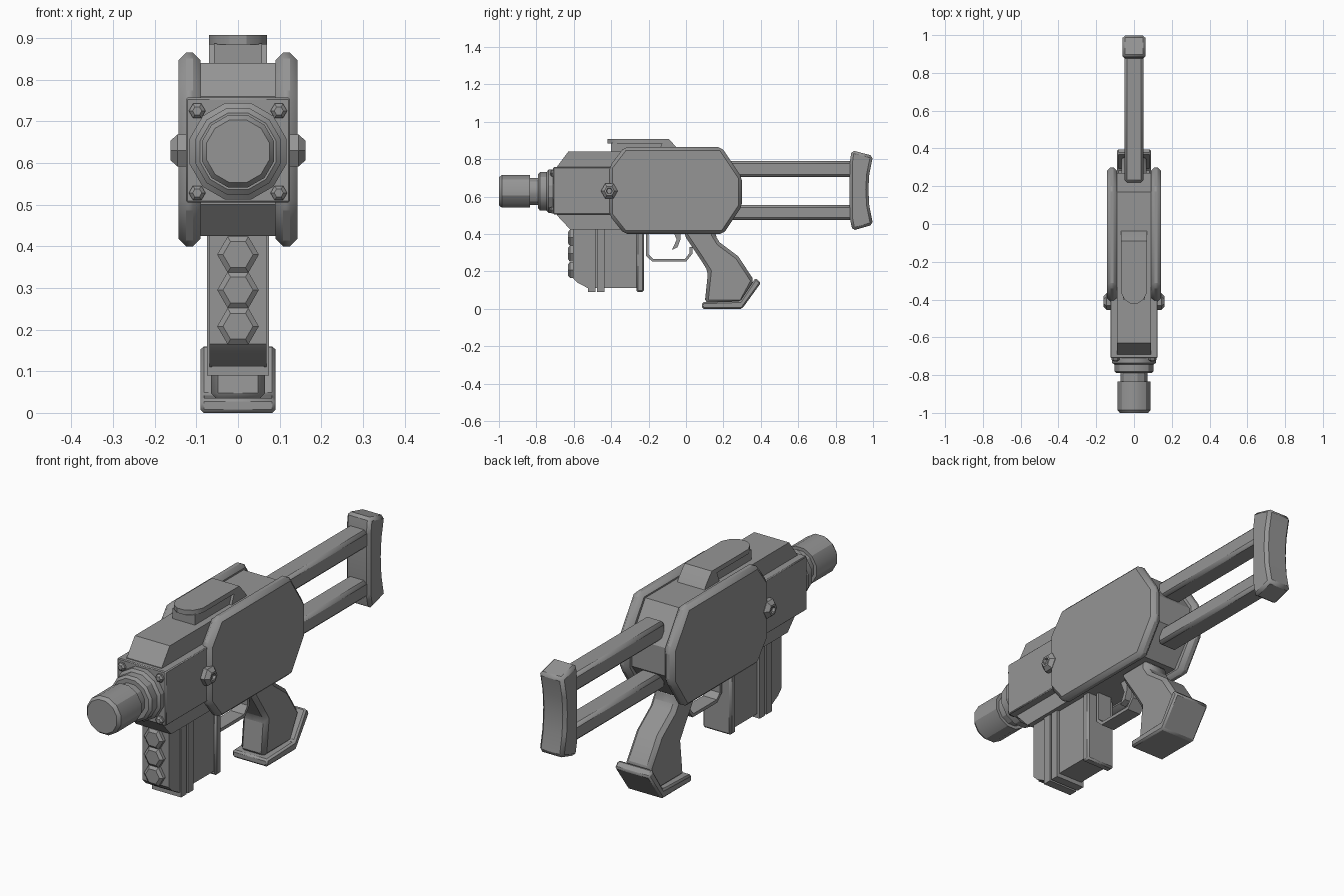
import bpy
import bmesh
import math
from mathutils import Matrix, Vector

old = bpy.data.objects.get("Cube")
if old:
    bpy.data.objects.remove(old, do_unlink=True)

grey = bpy.data.materials.new("matte_grey")
grey.use_nodes = True
grey.diffuse_color = (0.3, 0.3, 0.3, 1)
grey.node_tree.nodes["Principled BSDF"].inputs["Base Color"].default_value = grey.diffuse_color


def finish(name, bm, bevel=0.0):
    """Turn a bmesh into a shaded object, with an optional chamfer."""
    bmesh.ops.recalc_face_normals(bm, faces=bm.faces)
    mesh = bpy.data.meshes.new(name)
    bm.to_mesh(mesh)
    bm.free()
    mesh.materials.append(grey)
    obj = bpy.data.objects.new(name, mesh)
    bpy.context.collection.objects.link(obj)
    bpy.ops.object.select_all(action='DESELECT')
    obj.select_set(True)
    bpy.context.view_layer.objects.active = obj
    bpy.ops.object.shade_smooth_by_angle(angle=math.radians(30))
    if bevel:
        mod = obj.modifiers.new("chamfer", 'BEVEL')
        mod.width = bevel
        mod.segments = 1
        mod.limit_method = 'ANGLE'
        mod.angle_limit = math.radians(25)
    return obj


def extrude(name, points, start, end, bevel=0.0, upright=False):
    """Extrude a side outline (y, z) across x, or a plan outline (x, y) up z."""
    bm = bmesh.new()
    if upright:
        verts = [bm.verts.new((a, b, start)) for a, b in points]
        shift = Vector((0, 0, end - start))
    else:
        verts = [bm.verts.new((start, a, b)) for a, b in points]
        shift = Vector((end - start, 0, 0))
    face = bm.faces.new(verts)
    result = bmesh.ops.extrude_face_region(bm, geom=[face], use_keep_orig=True)
    moved = [g for g in result["geom"] if isinstance(g, bmesh.types.BMVert)]
    bmesh.ops.translate(bm, vec=shift, verts=moved)
    return finish(name, bm, bevel)


def slab(name, half, points, bevel=0.0):
    return extrude(name, points, -half, half, bevel)


def block(name, half, y, z, bevel=0.0):
    return slab(name, half, [(y[0], z[0]), (y[1], z[0]), (y[1], z[1]), (y[0], z[1])], bevel)


def lathe(name, centre, direction, rings, sides, turn=0.0):
    """Stack (distance, radius) rings along a direction and cap both ends."""
    bm = bmesh.new()
    frame = Matrix.Translation(centre) @ Vector(direction).to_track_quat('Z', 'Y').to_matrix().to_4x4()
    loops = []
    for distance, radius in rings:
        loop = []
        for i in range(sides):
            angle = math.tau * i / sides + turn
            point = Vector((radius * math.cos(angle), radius * math.sin(angle), distance))
            loop.append(bm.verts.new(frame @ point))
        loops.append(loop)
    for low, high in zip(loops, loops[1:]):
        for i in range(sides):
            j = (i + 1) % sides
            bm.faces.new((low[i], low[j], high[j], high[i]))
    bm.faces.new(loops[0])
    bm.faces.new(loops[-1])
    return finish(name, bm)


FRONT = (0, -1, 0)

# Receiver core and nose box
slab("receiver_core", .09, [
    (-.69, .5), (-.62, .425), (.17, .425), (.27, .56), (.27, .69),
    (.17, .84), (-.63, .84), (-.69, .76)])
block("nose_box", .125, (-.71, -.3), (.505, .757), .004)

# Side panels with chamfered rims, and their bolts
panel = [(-.41, .5), (-.41, .76), (-.33, .865), (.19, .865),
         (.3, .7), (.3, .55), (.2, .4), (-.33, .4)]
for side, label in ((1, "left"), (-1, "right")):
    extrude(label + "_panel", panel, side * .09, side * .143, .018)
    lathe(label + "_side_bolt", (side * .12, -.41, .63), (side, 0, 0),
          [(0, .045), (.025, .045), (.042, .027), (.042, .017), (.03, .014)], 6)

# Barrel, collar and muzzle
lathe("barrel", (0, -.7, .628), FRONT, [
    (0, .12), (.035, .12), (.045, .107), (.08, .107), (.09, .095),
    (.09, .075), (.135, .075), (.135, .09), (.285, .09), (.3, .078)], 12, math.pi / 12)

# Nose corner bolts
for x in (-.098, .098):
    for z in (.528, .725):
        lathe("nose_bolt", (x, -.705, z), FRONT, [(0, .02), (.014, .02), (.022, .011)], 6)

# Sight on top
plan = [(-.07, -.04), (-.07, -.36), (-.05, -.4), (-.02, -.42)]
plan += [(-x, y) for x, y in reversed(plan)]
plate = [(x, min(y, -.09)) for x, y in plan]
extrude("sight_plate", plate, .885, .907, upright=True)
block("sight_base", .058, (-.4, -.09), (.83, .887))
slab("sight_tail", .07, [(-.15, .83), (-.03, .83), (-.05, .862), (-.09, .907), (-.12, .907)])

# Magazine body, ribs and front studs
slab("magazine_front", .068, [(-.605, .43), (-.605, .165), (-.58, .14), (-.52, .108), (-.52, .43)])
for i in range(2):
    y = -.525 + i * .05
    block("magazine_rib", .075, (y, y + .04), (.09, .43))
block("magazine_body", .062, (-.53, -.25), (.11, .43))
block("magazine_back", .073, (-.265, -.225), (.09, .43), .008)
for z in (.208, .295, .38):
    lathe("magazine_stud", (0, -.6, z), FRONT, [(0, .05), (.02, .05), (.03, .036)], 6)

# Trigger guard and trigger
outer = [(-.215, .43), (-.215, .285), (-.18, .252), (0, .252), (.035, .295), (.035, .33)]
inner = [(.02, .33), (.02, .3), (-.005, .267), (-.175, .267), (-.2, .29), (-.2, .43)]
slab("trigger_guard", .035, outer + inner)
slab("trigger", .015, [(-.075, .43), (-.05, .37), (-.075, .315), (-.045, .33), (-.03, .37), (-.03, .43)])

# Pistol grip and base plate
slab("grip", .065, [
    (-.01, .43), (-.01, .395), (.08, .26), (.118, .2), (.1, .03),
    (.3, .03), (.365, .15), (.28, .28), (.18, .355), (.155, .395), (.155, .43)], .018)
slab("grip_base", .09, [
    (.085, 0), (.085, .035), (.29, .042), (.372, .165), (.4, .138), (.3, 0)], .008)

# Stock rails and shoulder rest
for label, z in (("upper", (.705, .79)), ("lower", (.475, .555))):
    block(label + "_stock_rail", .05, (.22, .92), z, .014)
slab("shoulder_rest", .062, [
    (.885, .848), (1, .818), (.98, .72), (.975, .64), (.98, .55),
    (1, .45), (.89, .418), (.875, .49), (.875, .775)], .014)
